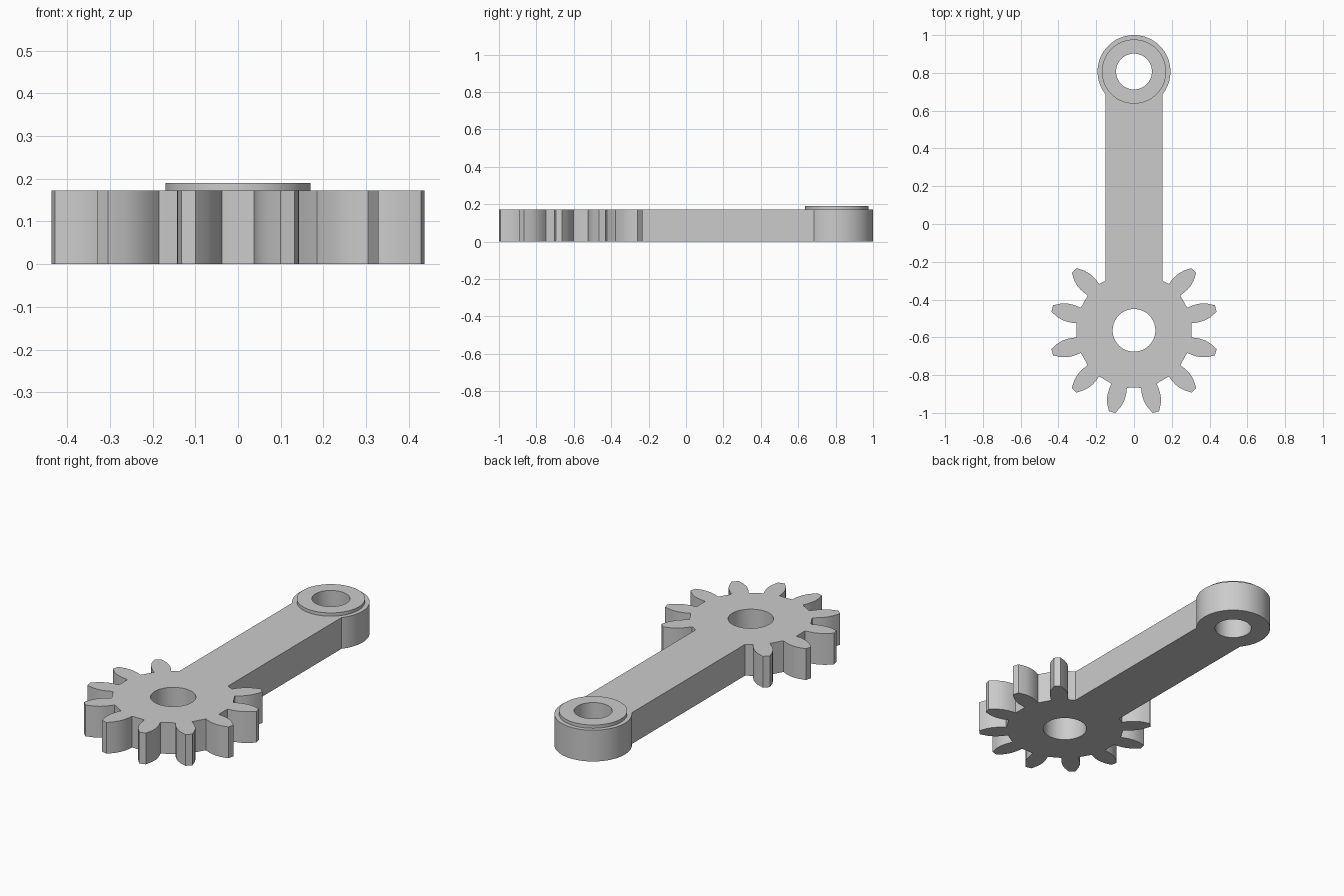
import bpy
import bmesh
from math import sin, cos, pi, radians, asin, sqrt, atan2
from mathutils import Vector

cube = bpy.data.objects.get("Cube")
if cube:
    bpy.data.objects.remove(cube, do_unlink=True)

GEAR = Vector((0, -0.563))
EYE = Vector((0, 0.807))
ROOT_R, EYE_R, BOSS_R = 0.304, 0.193, 0.17
GEAR_HOLE, EYE_HOLE = 0.113, 0.095
ARM = 0.15          # half width of the arm
THICK, BOSS_TOP = 0.172, 0.19

grey = bpy.data.materials.new("plain grey")
grey.use_nodes = True
grey.diffuse_color = (0.6, 0.6, 0.6, 1)
grey.node_tree.nodes["Principled BSDF"].inputs["Base Color"].default_value = grey.diffuse_color


def arc(centre, r, a0, a1, n):
    """Points along an arc, both ends included."""
    return [centre + r * Vector((cos(a0 + (a1 - a0) * i / n), sin(a0 + (a1 - a0) * i / n)))
            for i in range(n + 1)]


def circle(centre, r, n=72):
    return arc(centre, r, 0, 2 * pi, n)[:-1]


def plate(name, loops, z0, z1):
    """Extrude closed outlines (the later ones are holes) from z0 to z1."""
    curve = bpy.data.curves.new(name, 'CURVE')
    curve.dimensions = '2D'
    curve.fill_mode = 'BOTH'
    curve.extrude = (z1 - z0) / 2
    for loop in loops:
        spline = curve.splines.new('POLY')
        spline.points.add(len(loop) - 1)
        for point, p in zip(spline.points, loop):
            point.co = (p.x, p.y, 0, 1)
        spline.use_cyclic_u = True
    obj = bpy.data.objects.new(name, curve)
    bpy.context.collection.objects.link(obj)
    bpy.ops.object.select_all(action='DESELECT')
    obj.select_set(True)
    bpy.context.view_layer.objects.active = obj
    bpy.ops.object.convert(target='MESH')
    obj = bpy.context.view_layer.objects.active
    # weld caps to walls and set the height
    bm = bmesh.new()
    bm.from_mesh(obj.data)
    bmesh.ops.remove_doubles(bm, verts=bm.verts, dist=1e-5)
    bmesh.ops.recalc_face_normals(bm, faces=bm.faces)
    bmesh.ops.translate(bm, verts=bm.verts, vec=(0, 0, (z0 + z1) / 2))
    bm.to_mesh(obj.data)
    bm.free()
    obj.data.materials.clear()
    obj.data.materials.append(grey)
    bpy.ops.object.shade_smooth_by_angle(angle=radians(28))
    return obj


# Tooth flank: distance from the gear centre, half width
flank = [(0.304, 0.0423), (0.33, 0.0465), (0.355, 0.0475),
         (0.38, 0.0455), (0.41, 0.037), (0.448, 0.0175)]
tooth = [(r, -w) for r, w in flank] + [(r, w) for r, w in reversed(flank)]

# Gear outline: ten teeth, the arm takes the place of two
joint = asin(ARM / ROOT_R)
gap = atan2(flank[0][1], flank[0][0])
step = radians(30)
start = radians(135)
outline = arc(GEAR, ROOT_R, pi / 2 + joint, start - gap, 2)[:-1]
for k in range(10):
    a = start + k * step
    along, across = Vector((cos(a), sin(a))), Vector((-sin(a), cos(a)))
    outline += [GEAR + along * r + across * w for r, w in tooth]
    if k < 9:
        outline += arc(GEAR, ROOT_R, a + gap, a + step - gap, 4)[1:-1]
outline += arc(GEAR, ROOT_R, start + 9 * step + gap, 2.5 * pi - joint, 2)[1:]

# Arm sides run straight into the round eye at the back
meet = atan2(-sqrt(EYE_R ** 2 - ARM ** 2), ARM)
outline += arc(EYE, EYE_R, meet, pi - meet, 60)

plate("gear_lever", [outline, circle(GEAR, GEAR_HOLE), circle(EYE, EYE_HOLE)], 0, THICK)

# Raised collar on the eye
plate("eye_collar", [circle(EYE, BOSS_R), circle(EYE, EYE_HOLE)], THICK, BOSS_TOP)
